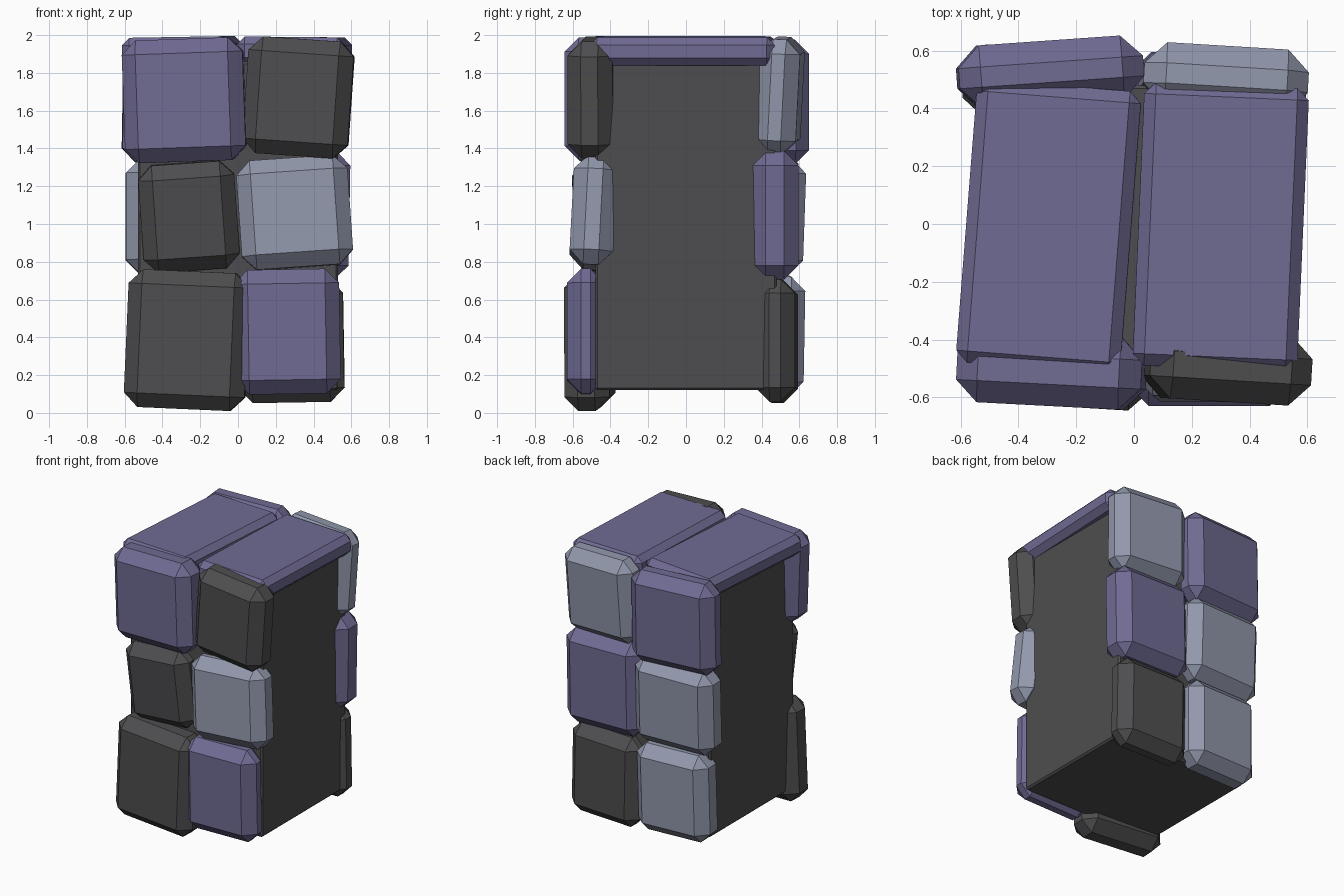
import bpy
import bmesh
from math import radians
from mathutils import Euler, Matrix, Vector

old = bpy.data.objects.get("Cube")
if old:
    bpy.data.objects.remove(old, do_unlink=True)


def material(name, rgb):
    m = bpy.data.materials.new(name)
    m.use_nodes = True
    m.diffuse_color = (*rgb, 1)
    m.node_tree.nodes["Principled BSDF"].inputs["Base Color"].default_value = (*rgb, 1)
    return m


DARK = material("charcoal_stone", (0.076, 0.076, 0.08))
PURPLE = material("purple_stone", (0.162, 0.147, 0.292))
GREY = material("blue_grey_stone", (0.287, 0.314, 0.413))


def block(name, mat, centre, size, turn=(0, 0, 0), chamfer=0.075):
    """Chamfered box, tilted by the given degrees."""
    bm = bmesh.new()
    bmesh.ops.create_cube(bm, size=1, matrix=Matrix.Diagonal((*size, 1)))
    bmesh.ops.bevel(bm, geom=bm.edges[:], offset=chamfer, segments=1, affect='EDGES')
    rot = Euler([radians(a) for a in turn]).to_matrix().to_4x4()
    bm.transform(Matrix.Translation(Vector(centre)) @ rot)
    mesh = bpy.data.meshes.new(name)
    bm.to_mesh(mesh)
    bm.free()
    mesh.materials.append(mat)
    bpy.context.collection.objects.link(bpy.data.objects.new(name, mesh))


# Plain inner core
block("core", DARK, (0, 0, 0.99), (1.06, 0.96, 1.74), chamfer=0.012)

# Front wall stones
block("front_top_right_stone", PURPLE, (-0.285, -0.505, 1.655), (0.64, 0.25, 0.65), (0, -2, -3))
block("front_top_left_stone", DARK, (0.32, -0.495, 1.67), (0.56, 0.24, 0.62), (0, 4, -3.5))
block("front_middle_right_stone", DARK, (-0.26, -0.47, 1.04), (0.51, 0.24, 0.57), (4, -4, 0))
block("front_middle_left_stone", GREY, (0.30, -0.49, 1.06), (0.59, 0.23, 0.58), (-3, -4, 0))
block("front_bottom_right_stone", DARK, (-0.27, -0.51, 0.385), (0.64, 0.24, 0.73), (0, 2.5, -3.5))
block("front_bottom_left_stone", PURPLE, (0.26, -0.53, 0.43), (0.56, 0.2, 0.66), (0, -1, 0))

# Back wall stones
block("back_top_right_stone", PURPLE, (-0.29, 0.525, 1.65), (0.64, 0.22, 0.66), (0, 1, 4))
block("back_top_left_stone", GREY, (0.31, 0.495, 1.68), (0.57, 0.22, 0.61), (-3, 2, -3.5))
block("back_middle_right_stone", GREY, (-0.29, 0.5, 1.04), (0.61, 0.24, 0.61), (-2, 0, 2))
block("back_middle_left_stone", PURPLE, (0.29, 0.47, 1.05), (0.6, 0.25, 0.68), (0, 1, 0))
block("back_bottom_right_stone", GREY, (-0.28, 0.5, 0.41), (0.56, 0.24, 0.63), (-1, 1, 2))
block("back_bottom_left_stone", DARK, (0.28, 0.48, 0.38), (0.56, 0.21, 0.65), (0, -1, -2))

# Roof slabs
block("roof_slab_right", PURPLE, (-0.295, -0.01, 1.915), (0.57, 0.98, 0.15), (0, -1, -4.5), 0.04)
block("roof_slab_left", PURPLE, (0.30, -0.01, 1.915), (0.57, 0.98, 0.15), (0, 0.5, -2.5), 0.04)
